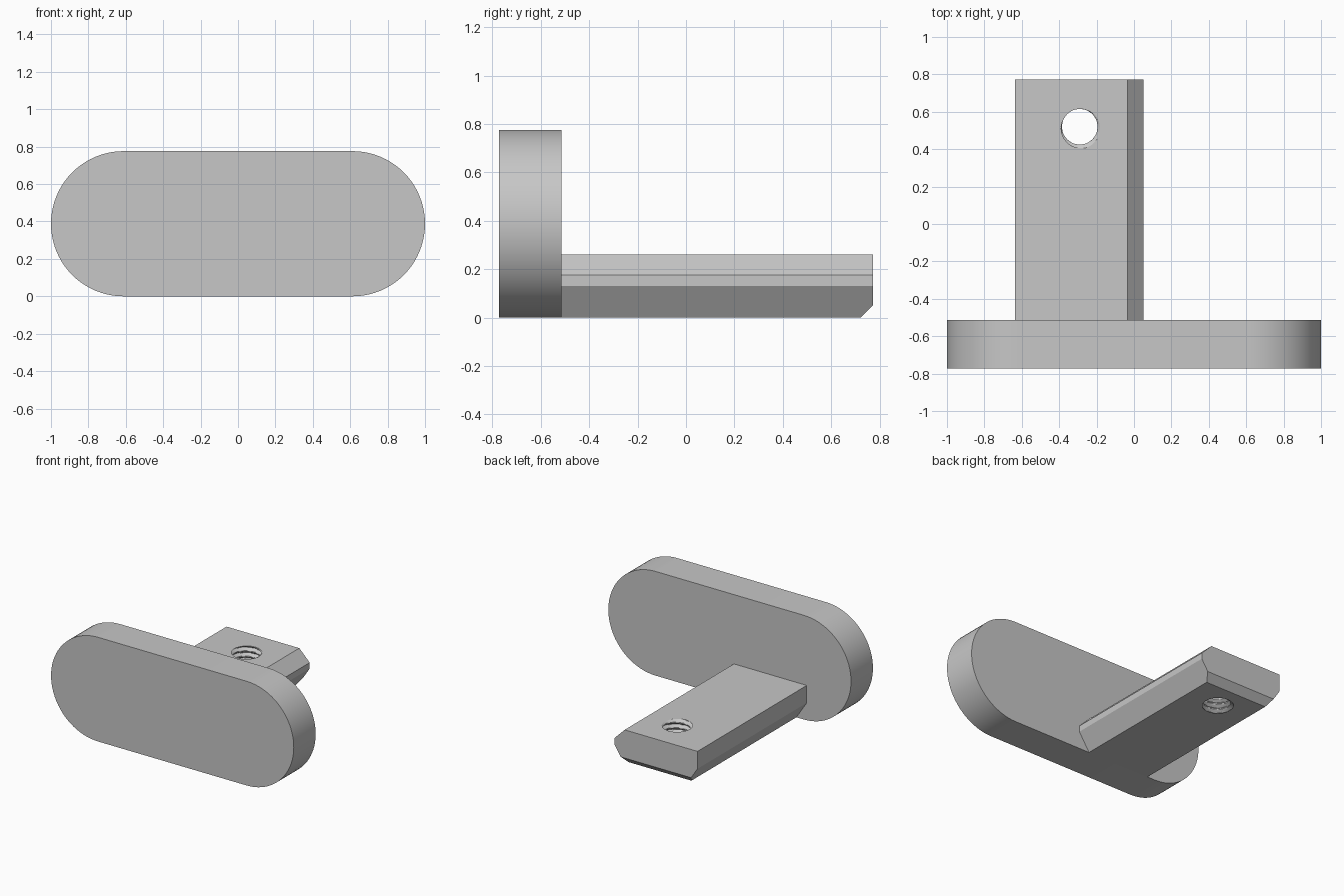
import bpy, bmesh, math
from mathutils import Vector

cube = bpy.data.objects.get("Cube")
if cube:
    bpy.data.objects.remove(cube, do_unlink=True)

grey = bpy.data.materials.new("plain grey")
grey.use_nodes = True
GREY = (0.57, 0.57, 0.57, 1)
grey.diffuse_color = GREY
grey.node_tree.nodes["Principled BSDF"].inputs["Base Color"].default_value = GREY

HALF_Y = 0.772       # half of the total depth
PLATE_BACK = -0.514  # where the bar meets the plate
RADIUS = 0.388       # rounded plate ends
BAR_TOP = 0.26


def finish(name, bm):
    bmesh.ops.recalc_face_normals(bm, faces=bm.faces)
    mesh = bpy.data.meshes.new(name)
    bm.to_mesh(mesh)
    bm.free()
    mesh.materials.append(grey)
    obj = bpy.data.objects.new(name, mesh)
    bpy.context.collection.objects.link(obj)
    return obj


def extrude_profile(points, y0, y1):
    """Prism along y from an outline of (x, z) points."""
    bm = bmesh.new()
    face = bm.faces.new([bm.verts.new((x, y0, z)) for x, z in points])
    new = bmesh.ops.extrude_face_region(bm, geom=[face])["geom"]
    moved = [v for v in new if isinstance(v, bmesh.types.BMVert)]
    bmesh.ops.translate(bm, verts=moved, vec=(0, y1 - y0, 0))
    return bm


def smooth(obj, degrees):
    bpy.ops.object.select_all(action="DESELECT")
    obj.select_set(True)
    bpy.context.view_layer.objects.active = obj
    bpy.ops.object.shade_smooth_by_angle(angle=math.radians(degrees))


# Front plate: a slab with fully rounded ends
STEPS = 40
outline = []
for side in (1, -1):
    for i in range(STEPS + 1):
        a = math.pi * i / STEPS - math.pi / 2
        outline.append((side * (1 - RADIUS + RADIUS * math.cos(a)),
                        RADIUS + side * RADIUS * math.sin(a)))
plate = finish("front_plate", extrude_profile(outline, -HALF_Y, PLATE_BACK))
smooth(plate, 30)

# Bar: bevelled section, with the lower edge of its free end cut off
section = [(-0.635, BAR_TOP), (-0.035, BAR_TOP), (0.05, 0.175), (0.05, 0.13),
           (-0.035, 0), (-0.55, 0), (-0.635, 0.13)]
bm = extrude_profile(section, PLATE_BACK, HALF_Y)
cut = bmesh.ops.bisect_plane(bm, geom=bm.verts[:] + bm.edges[:] + bm.faces[:],
                             plane_co=(0, HALF_Y - 0.05, 0), plane_no=(0, 1, -1),
                             clear_outer=True)
rim = [e for e in cut["geom_cut"] if isinstance(e, bmesh.types.BMEdge)]
bmesh.ops.holes_fill(bm, edges=rim)
bar = finish("bar", bm)

# Threaded hole: a helical cutter through the bar
CENTRE = Vector((-0.29, 0.52, 0))
CORE, DEPTH, PITCH = 0.095, 0.024, 0.04
SEGMENTS, ROWS = 48, 72
bm = bmesh.new()
rings = []
for j in range(ROWS + 1):
    z = -0.02 + (BAR_TOP + 0.04) * j / ROWS
    ring = []
    for i in range(SEGMENTS):
        a = 2 * math.pi * i / SEGMENTS
        phase = ((z - BAR_TOP) / PITCH - (a + 1.1) / (2 * math.pi)) % 1
        groove = min(1, max(0, abs(phase - 0.5) * 2.6 - 0.3))
        r = CORE + DEPTH * groove
        ring.append(bm.verts.new(CENTRE + Vector((r * math.cos(a), r * math.sin(a), z))))
    rings.append(ring)
for low, high in zip(rings, rings[1:]):
    for i in range(SEGMENTS):
        k = (i + 1) % SEGMENTS
        bm.faces.new((low[i], low[k], high[k], high[i]))
bm.faces.new(rings[0])
bm.faces.new(rings[-1])
bmesh.ops.triangulate(bm, faces=bm.faces)
cutter = finish("thread_cutter", bm)

hole = bar.modifiers.new("threaded hole", "BOOLEAN")
hole.operation = "DIFFERENCE"
hole.solver = "EXACT"
hole.object = cutter
bpy.context.view_layer.objects.active = bar
bpy.ops.object.modifier_apply(modifier=hole.name)
bpy.data.objects.remove(cutter, do_unlink=True)
smooth(bar, 25)
